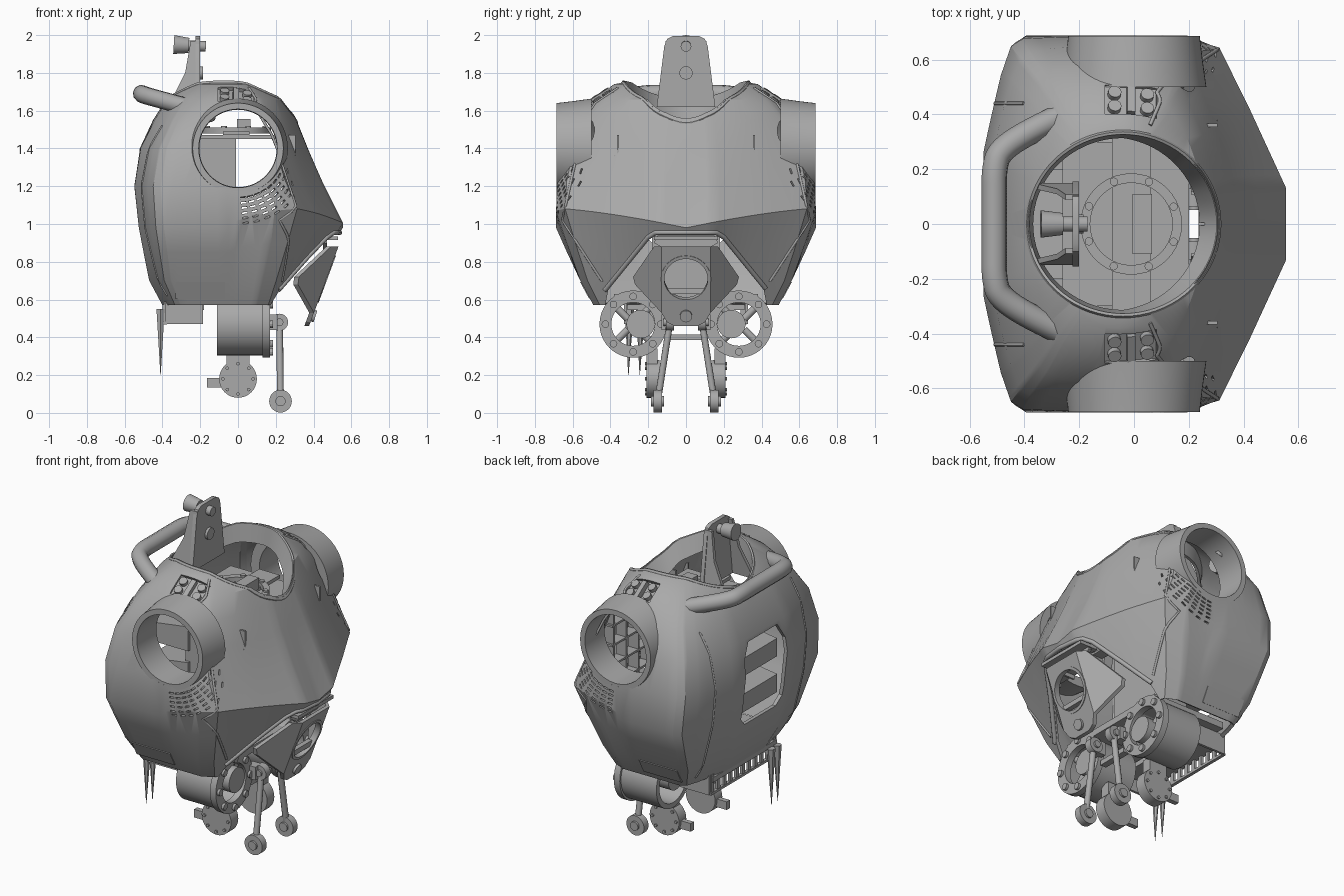
import bpy, bmesh, math
from math import sin, cos, pi, radians
from mathutils import Vector, Matrix
from mathutils.bvhtree import BVHTree

if "Cube" in bpy.data.objects:
    bpy.data.objects.remove(bpy.data.objects["Cube"])
grey = bpy.data.materials.new("satin_grey")
grey.use_nodes = True
grey.diffuse_color = (0.4, 0.4, 0.4, 1)
grey.node_tree.nodes["Principled BSDF"].inputs["Base Color"].default_value = (0.4, 0.4, 0.4, 1)


def shade(ob, angle=28):
    ob.data.shade_smooth()
    ob.data.set_sharp_from_angle(angle=radians(angle))
    if not ob.data.materials:
        ob.data.materials.append(grey)
    return ob


def make(name, bm, matrix=None):
    bmesh.ops.recalc_face_normals(bm, faces=bm.faces)
    me = bpy.data.meshes.new(name)
    bm.to_mesh(me)
    bm.free()
    ob = bpy.data.objects.new(name, me)
    bpy.context.collection.objects.link(ob)
    if matrix:
        ob.matrix_world = matrix
    return shade(ob)


def skin(bm, loops, wrap=False):
    """Bridge equal rows of points with quads; rows are closed loops."""
    rows = [[bm.verts.new(p) for p in loop] for loop in loops]
    pairs = list(zip(rows, rows[1:])) + ([(rows[-1], rows[0])] if wrap else [])
    for a, b in pairs:
        for i in range(len(a)):
            j = (i + 1) % len(a)
            bm.faces.new((a[i], a[j], b[j], b[i]))
    return rows


def box(name, c, size, matrix=None):
    bm = bmesh.new()
    bmesh.ops.create_cube(bm, size=1, matrix=Matrix.Translation(c) @ Matrix.Diagonal((*size, 1)))
    return make(name, bm, matrix)


def lathe(name, profile, loc, axis, n=40):
    """Revolve a closed (radius, height) profile around an axis."""
    bm = bmesh.new()
    skin(bm, [[(r * cos(2 * pi * k / n), r * sin(2 * pi * k / n), h) for r, h in profile]
              for k in range(n)], wrap=True)
    m = Matrix.Translation(loc) @ Vector(axis).to_track_quat('Z', 'Y').to_matrix().to_4x4()
    return make(name, bm, m)


def cyl(name, a, b, r, r2=None, n=32):
    a, b = Vector(a), Vector(b)
    bm = bmesh.new()
    bmesh.ops.create_cone(bm, cap_ends=True, segments=n, radius1=r, radius2=r if r2 is None else r2,
                          depth=(b - a).length)
    return make(name, bm, Matrix.Translation((a + b) / 2) @ (b - a).to_track_quat('Z', 'Y').to_matrix().to_4x4())


def prism(name, pts, place, lo, hi):
    bm = bmesh.new()
    rows = skin(bm, [[place(u, v, d) for u, v in pts] for d in (lo, hi)])
    for row in rows:
        bm.faces.new(row)
    return make(name, bm)


def tube(name, pts, r, smooth=False):
    cu = bpy.data.curves.new(name, 'CURVE')
    cu.dimensions, cu.bevel_depth, cu.bevel_resolution, cu.use_fill_caps = '3D', r, 3, True
    sp = cu.splines.new('NURBS' if smooth else 'POLY')
    sp.points.add(len(pts) - 1)
    for p, q in zip(sp.points, pts):
        p.co = (*q, 1)
    if smooth:
        sp.use_endpoint_u, sp.order_u = True, 3
    cu.materials.append(grey)
    ob = bpy.data.objects.new(name, cu)
    bpy.context.collection.objects.link(ob)
    return ob


def carve(ob, cutters):
    for c in cutters:
        m = ob.modifiers.new("cut", 'BOOLEAN')
        m.operation, m.object, m.solver = 'DIFFERENCE', c, 'EXACT'
    bpy.context.view_layer.update()
    me = bpy.data.meshes.new_from_object(ob.evaluated_get(bpy.context.evaluated_depsgraph_get()))
    ob.modifiers.clear()
    ob.data = me
    for c in cutters:
        bpy.data.objects.remove(c)
    return shade(ob)


def yz(u, v, d): return (d, u, v)
def xz(u, v, d): return (u, d, v)


def mirrored(half):
    return half + [(-u, v) for u, v in reversed(half)]


# Torso shell: height, back, front, half width, facet strength, crease lift
LEVELS = [(.57, -.40, .30, .49, 1, 0), (.70, -.47, .37, .56, 1, 0), (.85, -.5, .47, .63, 1, .07),
          (.98, -.525, .555, .688, 1, .14), (1.2, -.55, .455, .685, .9, .04), (1.4, -.52, .37, .655, .7, 0),
          (1.55, -.45, .31, .59, .4, 0), (1.66, -.38, .255, .5, .1, 0), (1.74, -.27, .13, .38, 0, 0),
          (1.77, -.13, .04, .22, 0, 0)]
# Faceted half outline from chest centre round to the back, in unit size
OUTLINE = [(1, 0), (1, .19), (.78, .61), (.6, .93), (.4, 1), (0, 1), (-.72, 1), (-.81, .96), (-.88, .8),
           (-1, .39), (-1, 0)]
UNIT = [Vector(a).lerp(Vector(b), k / 6) for a, b in zip(OUTLINE, OUTLINE[1:]) for k in range(6)]
UNIT += [Vector((-p.x, -p.y)) * -1 for p in [Vector((-1, 0))]]
UNIT += [Vector((p.x, -p.y)) for p in reversed(UNIT[1:-1])]


def section(z, xb, xf, w, facet, lift):
    out = []
    for p in UNIT:
        n = 2.1 if p.x > 0 else 2.5
        rounded = p / (abs(p.x) ** n + abs(p.y) ** n) ** (1 / n)
        q = rounded.lerp(p, facet)
        x = -.05 + q.x * (xf + .05 if q.x > 0 else -.05 - xb)
        out.append((x, q.y * w, z + lift * abs(p.y) * max(p.x, 0) ** .5))
    return out


bm = bmesh.new()
skin(bm, [section(*lv) for lv in LEVELS])
bmesh.ops.recalc_face_normals(bm, faces=bm.faces)
bvh = BVHTree.FromBMesh(bm)
shell = make("torso_shell", bm)
solid = shell.modifiers.new("wall", 'SOLIDIFY')
solid.thickness, solid.offset = .022, -1


def hit(origin, direction):
    return bvh.ray_cast(Vector(origin), Vector(direction))[:2]


def frame(loc, n, tangent):
    t = (tangent - n * tangent.dot(n)).normalized()
    m = Matrix((t, n.cross(t), n)).transposed().to_4x4()
    m.translation = loc
    return m


# Cutters: neck, arms, front notch, back bay, vents, shoulder recesses
neck = cyl("neck_cutter", (0, 0, 1.3), (0, 0, 2), 1, n=72)
neck.matrix_world = Matrix.Translation((-.04, 0, 1.7)) @ Matrix.Diagonal((.345, .33, 1, 1))
cutters = [neck, cyl("arm_cutter", (0, -1, 1.4), (0, 1, 1.4), .225, n=48)]
cutters.append(prism("notch_cutter", mirrored([(.46, .4), (.41, .66), (.18, .95)]), yz, .12, .9))
cutters.append(prism("bay_cutter", mirrored([(.15, .87), (.2, .92), (.2, 1.28), (.14, 1.38)]), yz, -.8, -.3))
bm = bmesh.new()
shoulder = {}
for s in (1, -1):
    for i in range(6):
        for j in range(8 - i // 2):
            a, r = radians(-84 + 8.5 * j), .262 + .027 * i
            p, n = hit((r * cos(a), s, 1.4 + r * sin(a)), (0, -s, 0))
            if p:
                m = frame(p, n, Vector((-sin(a), 0, cos(a))))
                bmesh.ops.create_cube(bm, size=1, matrix=m @ Matrix.Diagonal((.03, .009, .06, 1)))
    p, n = hit((-.01, s * .455, 3), (0, 0, -1))
    shoulder[s] = frame(p, n, Vector((1, 0, 0)))
    bmesh.ops.create_cube(bm, size=1, matrix=shoulder[s] @ Matrix.Diagonal((.19, .13, .07, 1)))
cutters.append(make("vent_cutter", bm))
carve(shell, cutters)

# Neck collar following the saddle of the opening
loops = []
for k in range(72):
    a = 2 * pi * k / 72
    def ring(f, x=cos(a), y=sin(a)): return -.04 + .345 * f * x, .33 * f * y
    p, n = hit((*ring(1.03), 3), (0, 0, -1))
    inner = .95 - .14 * max(cos(a), 0)
    loops.append([(*ring(f), p.z + dz) for f, dz in ((1.04, 0), (1.02, .012), (.99, .01), (inner, -.1), (1, -.1))])
bm = bmesh.new()
skin(bm, loops, wrap=True)
make("neck_collar", bm)


# Chest panel bead and notch lip, laid on the surface
def laid(pts, steps=10):
    out = []
    for (y0, z0), (y1, z1) in zip(pts, pts[1:]):
        for k in range(steps):
            f = k / steps
            p, n = hit((2, y0 + (y1 - y0) * f, z0 + (z1 - z0) * f), (-1, 0, 0))
            if p:
                out.append(p)
    return out


for s in (1, -1):
    tube("chest_seam", laid([(s * .36, 1.72), (s * .48, 1.64), (s * .54, 1.55), (s * .57, 1.4), (s * .655, 1.02),
                             (s * .42, .66)]), .007)
    tube("back_seam", [hit((-2, s * .44, .62 + .05 * k), (1, 0, 0))[0] for k in range(19)], .006)
tube("notch_lip", laid([(.42, .66), (.2, .93), (.16, .955), (-.16, .955), (-.2, .93), (-.42, .66), (-.43, .65)]), .013)
box("notch_ledge", (.47, 0, .925), (.12, .34, .02))
prism("notch_backing", mirrored([(.1, .86), (.17, .9), (.15, .94)]), yz, .45, .47)


# Lower front plate: centre with round port, and cheeks folded back
def slanted(u, v, d): return (.38 + .37 * (v - .47) + d - max(0, abs(u) - .13), u, v)


plate = prism("front_plate", mirrored([(.06, .46), (.1, .48), (.13, .53), (.13, .88)]), slanted, -.025, 0)
carve(plate, [cyl("port_cutter", (.2, 0, .71), (.8, 0, .71), .118, n=40)])
for s in (1, -1):
    prism("front_cheek", [(s * u, v) for u, v in ((.13, .53), (.13, .88), (.17, .88), (.28, .72), (.27, .68))],
          slanted, -.025, 0)
lathe("port_ring", [(.115, -.03), (.132, -.03), (.132, .008), (.115, .008)], (.465, 0, .71), (1, 0, -.37))
cyl("plate_button", (.38, 0, .52), (.41, 0, .51), .032)
box("port_bar", (.42, 0, .645), (.03, .22, .03))

# Top interior: deck, bolt ring, spine
box("deck", (-.03, 0, 1.46), (.46, .6, .02))
box("deck_strip", (-.01, 0, 1.48), (.14, .64, .02))
lathe("deck_ring", [(.15, 0), (.185, 0), (.185, .03), (.15, .03)], (-.01, 0, 1.48), (0, 0, 1))
box("deck_handle", (.03, 0, 1.52), (.07, .22, .07))
for k in range(8):
    a = pi * k / 4 + .39
    cyl("deck_bolt", (-.01 + .167 * cos(a), .167 * sin(a), 1.5), (-.01 + .167 * cos(a), .167 * sin(a), 1.52), .015, n=12)
box("spine", (-.12, 0, 1.04), (.22, .36, .84))
box("lower_deck", (-.08, 0, .61), (.5, .76, .04))
for z in (.98, 1.2):
    prism("bay_shelf", [(-.48, z - .05), (-.2, z - .05), (-.2, z + .1), (-.48, z + .06)], xz, -.2, .2)
for i in range(7):
    box("chest_rib", (.27, -.36 + .12 * i, 1.22), (.07, .012, .5))
for z in (1.0, 1.12, 1.24, 1.36):
    box("chest_rib", (.27, 0, z), (.07, .76, .012))

# Camera mast and carry handle
prism("mast_face", mirrored([(.155, 1.62), (.115, 1.94), (.1, 1.98), (.07, 1.995)]), yz, -.225, -.2)
for s in (1, -1):
    prism("mast_gusset", [(-.37, 1.62), (-.2, 1.62), (-.2, 1.97), (-.25, 1.97), (-.28, 1.8)],
          lambda u, v, d: (u, s * (.14 - .12 * (v - 1.62)) + d, v), -.01, .01)
cyl("mast_camera", (-.34, 0, 1.95), (-.26, 0, 1.945), .05, .04)
cyl("camera_stem", (-.27, 0, 1.945), (-.17, 0, 1.94), .028)
cyl("mast_lens", (-.21, 0, 1.8), (-.185, 0, 1.8), .035)
arc = [(-.27, .39, 1.62), (-.36, .35, 1.645), (-.49, .27, 1.68), (-.51, .2, 1.69), (-.51, .1, 1.69)]
tube("carry_handle", arc + [(x, -y, z) for x, y, z in reversed(arc)], .047, True)

for s in (1, -1):
    # Arm socket ring
    lathe("arm_socket", [(.205, .5), (.264, .5), (.25, .6), (.24, .685), (.208, .685)],
          (0, 0, 1.4), (0, s, 0), 64)
    # Shoulder light cluster
    m = shoulder[s]
    box("light_tray", (0, 0, -.03), (.2, .14, .01), m)
    box("light_bar", (0, 0, -.01), (.03, .11, .03), m)
    for u in (.06, -.06):
        for v in (.03, -.03):
            cyl("shoulder_light", m @ Vector((u, v, -.03)), m @ Vector((u, v, -.002)), .024, n=20)
    p, n = hit((-.15, s * .57, 3), (0, 0, -1))
    cyl("side_stud", p - n * .01, p + n * .006, .03)
    # Lower side cover
    p, n = hit((-.2, s, .65), (0, -s, 0))
    box("side_cover", (0, 0, 0), (.26, .1, .008), frame(p, n, Vector((1, 0, 0))))
    # Hip drive: hollow drum, bolted flange, hub and spokes
    c = Vector((0, s * .28, .47))
    lathe("hip_drum", [(.135, -.11), (.165, -.11), (.165, .14), (.135, .14)], c, (1, 0, 0))
    lathe("hip_flange", [(.115, .13), (.178, .13), (.178, .17), (.115, .17)], c, (1, 0, 0))
    cyl("hip_hub", c + Vector((-.1, -s * .04, 0)), c + Vector((.16, -s * .04, 0)), .075)
    for k in range(8):
        a = pi * k / 4
        d = Vector((0, cos(a), sin(a)))
        cyl("hip_bolt", c + d * .147 + Vector((.16, 0, 0)), c + d * .147 + Vector((.185, 0, 0)), .02, n=12)
        if k % 2:
            tube("hip_spoke", [c + d * .04 + Vector((.1, 0, 0)), c + d * .15 + Vector((.1, 0, 0))], .02)
    # Lower drive and bracket
    cyl("lower_drive", (0, s * .14, .18), (0, s * .21, .18), .1)
    box("lower_mount", (0, s * .18, .28), (.12, .06, .12))
    box("lower_tab", (-.12, s * .175, .16), (.09, .03, .05))
    for k in range(8):
        x, z = .08 * cos(pi * k / 4), .18 + .08 * sin(pi * k / 4)
        cyl("drive_bolt", (x, s * .2, z), (x, s * .218, z), .009, n=10)
    # Push rod with ball ends
    top, low = Vector((.22, s * .085, .48)), Vector((.225, s * .15, .062))
    tube("push_rod", [top, low], .018)
    for e, r in ((top, .045), (low, .06)):
        cyl("rod_end", e - Vector((0, .022, 0)), e + Vector((0, .022, 0)), r)
        cyl("rod_pin", e - Vector((0, .034, 0)), e + Vector((0, .034, 0)), r * .45, n=16)
    box("rod_crank", (.18, s * .1, .48), (.06, .06, .08))
box("cross_bar", (.14, 0, .4), (.04, .2, .03))

# Rear tray with slots and cable spikes
box("rear_tray", (-.29, 0, .56), (.22, .62, .03))
for s in (1, -1):
    box("tray_side", (-.285, s * .32, .53), (.2, .015, .12))
for i in range(11):
    box("tray_slat", (-.385, -.3 + .06 * i, .53), (.015, .025, .12))
box("tray_edge", (-.385, 0, .475), (.02, .64, .015))
for y in (-.3, -.24):
    cyl("cable_spike", (-.41, y, .55), (-.41, y - .005, .2), .025, .001, n=6)
